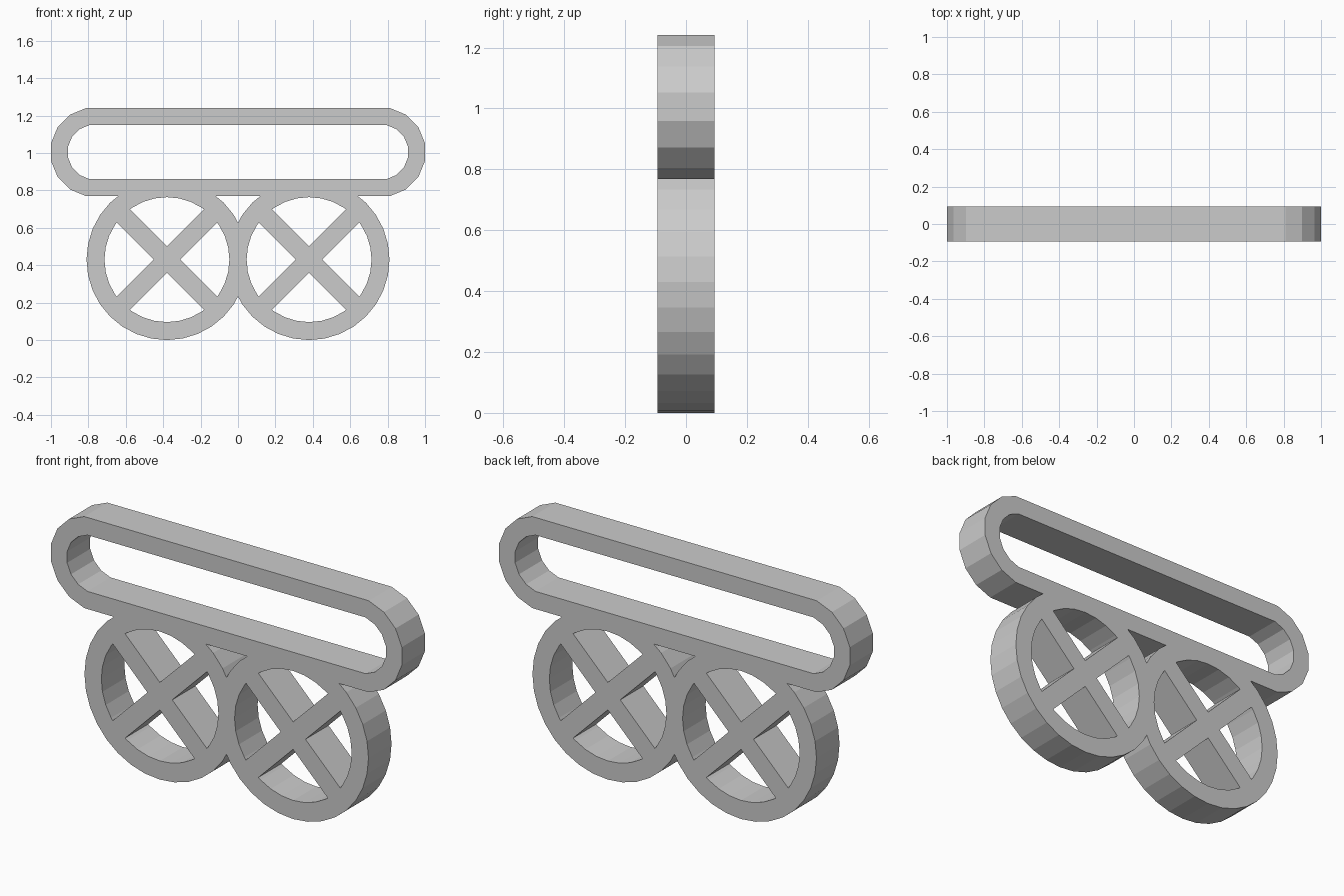
import bpy
import bmesh
from math import sin, cos, asin, pi, tau

old = bpy.data.objects.get("Cube")
if old:
    bpy.data.objects.remove(old)

HALF_DEPTH = 0.094
WHEEL_X, WHEEL_Z = 0.38, 0.43
RIM_OUT, RIM_IN = 0.43, 0.334
SPOKE_HALF = 0.05
BAR_X, BAR_Z = 0.764, 1.005
STEP = tau / 32

grey = bpy.data.materials.new("plain grey")
grey.use_nodes = True
colour = (0.6, 0.6, 0.6, 1)
grey.diffuse_color = colour
grey.node_tree.nodes["Principled BSDF"].inputs["Base Color"].default_value = colour


def prism(name, outlines, half):
    """Extrude closed x-z outlines along y into one object."""
    bm = bmesh.new()
    for pts in outlines:
        face = bm.faces.new([bm.verts.new((x, -half, z)) for x, z in pts])
        ext = bmesh.ops.extrude_face_region(bm, geom=[face])
        moved = [v for v in ext["geom"] if isinstance(v, bmesh.types.BMVert)]
        bmesh.ops.translate(bm, verts=moved, vec=(0, 2 * half, 0))
    bmesh.ops.recalc_face_normals(bm, faces=bm.faces)
    mesh = bpy.data.meshes.new(name)
    bm.to_mesh(mesh)
    bm.free()
    mesh.materials.append(grey)
    obj = bpy.data.objects.new(name, mesh)
    bpy.context.collection.objects.link(obj)
    return obj


def disc(cx):
    return [(cx + RIM_OUT * cos(i * STEP), WHEEL_Z + RIM_OUT * sin(i * STEP))
            for i in range(32)]


def slot(apothem):
    """Rounded bar outline with eight-sided half-round ends."""
    r = apothem / cos(STEP)
    angles = [(2 * i + 1) * STEP for i in range(16)]
    return [((BAR_X if cos(a) > 0 else -BAR_X) + r * cos(a), BAR_Z + r * sin(a))
            for a in angles]


def quadrant(cx, turn):
    """Opening between two neighbouring spokes."""
    end = pi / 4 - asin(SPOKE_HALF / RIM_IN)
    angles = [-end] + [i * STEP for i in range(-3, 4)] + [end]
    pts = [(SPOKE_HALF * 2 ** 0.5, 0)]
    pts += [(RIM_IN * cos(a), RIM_IN * sin(a)) for a in angles]
    c, s = cos(turn), sin(turn)
    return [(cx + x * c - z * s, WHEEL_Z + x * s + z * c) for x, z in pts]


def combine(target, other, operation):
    mod = target.modifiers.new(operation.lower(), 'BOOLEAN')
    mod.operation = operation
    mod.solver = 'EXACT'
    mod.object = other
    bpy.context.view_layer.objects.active = target
    bpy.ops.object.modifier_apply(modifier=mod.name)
    bpy.data.objects.remove(other)


# Solid body: long rounded bar resting on two touching wheels
frame = prism("bar_and_wheels_frame", [slot(0.236)], HALF_DEPTH)
for side in (-1, 1):
    combine(frame, prism("wheel", [disc(side * WHEEL_X)], HALF_DEPTH), 'UNION')

# Openings: long slot in the bar, four gaps between spokes in each wheel
openings = [slot(0.145)]
openings += [quadrant(side * WHEEL_X, k * pi / 2) for side in (-1, 1) for k in range(4)]
cutter = prism("opening_cutter", openings, HALF_DEPTH * 2)
cutter.hide_render = True
combine(frame, cutter, 'DIFFERENCE')
